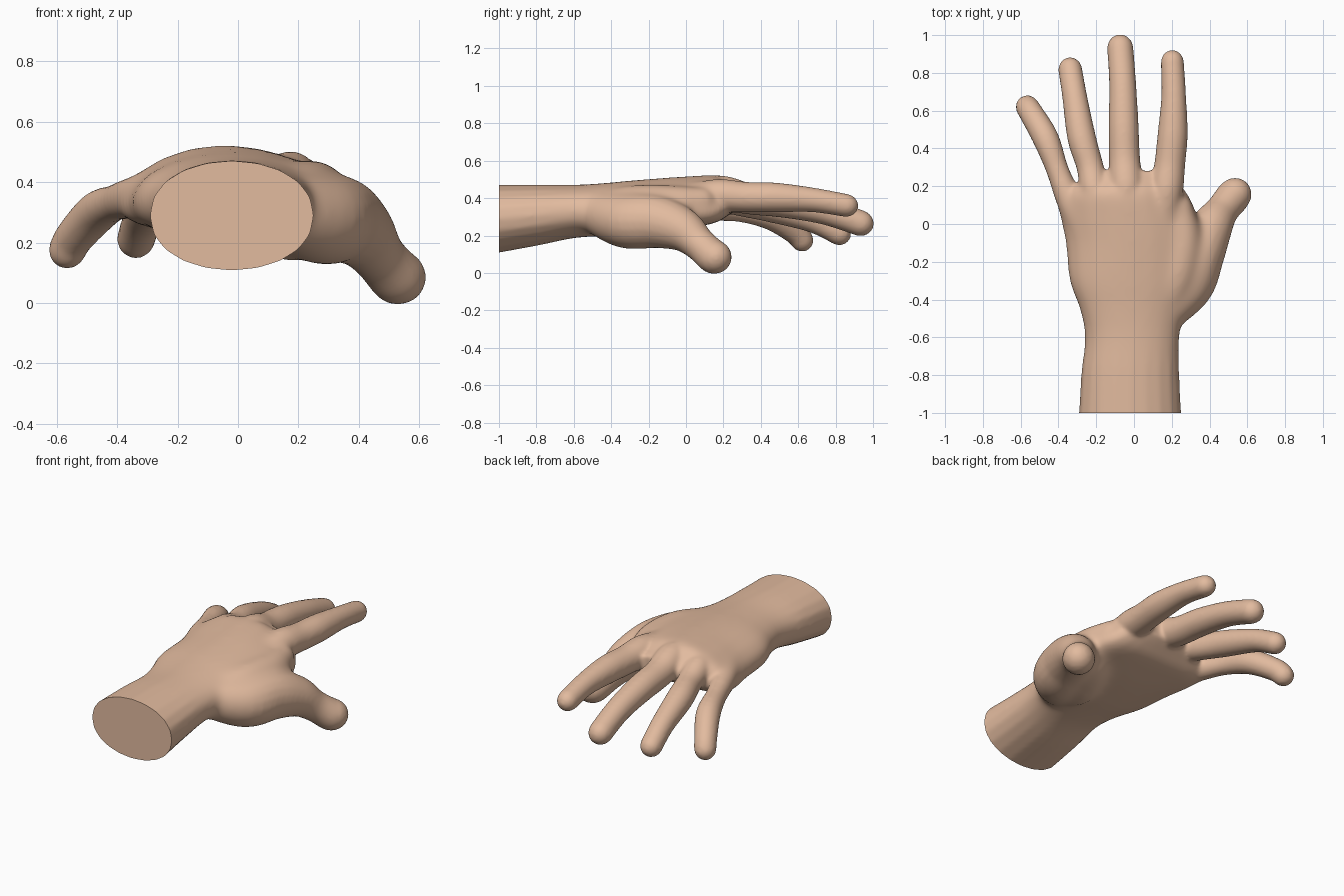
import bpy, bmesh, math
from mathutils import Vector

cube = bpy.data.objects.get("Cube")
if cube:
    bpy.data.objects.remove(cube, do_unlink=True)

SIDES = 20
bm = bmesh.new()


def skin(rings):
    """Bridge a list of point rings into a closed tube."""
    loops = [[bm.verts.new(p) for p in ring] for ring in rings]
    for a, b in zip(loops, loops[1:]):
        for i in range(SIDES):
            j = (i + 1) % SIDES
            bm.faces.new((a[i], a[j], b[j], b[i]))
    bm.faces.new(loops[0][::-1])
    bm.faces.new(loops[-1])


def spline(keys, steps=5):
    """Catmull-Rom interpolation through key tuples."""
    keys = [Vector(k) for k in keys]
    out = []
    for i in range(len(keys) - 1):
        a, b = keys[max(i - 1, 0)], keys[i]
        c, d = keys[i + 1], keys[min(i + 2, len(keys) - 1)]
        for s in range(steps):
            t = s / steps
            out.append(0.5 * (2 * b + (c - a) * t + (2 * a - 5 * b + 4 * c - d) * t ** 2
                              + (3 * b - 3 * c + d - a) * t ** 3))
    return out + [keys[-1]]


def digit(*keys):
    """Round tube through (x, y, z, radius) keys with a domed tip."""
    pts = [(Vector(k[:3]), k[3]) for k in spline(keys)]
    end, r = pts[-1]
    way = (end - pts[-2][0]).normalized()
    for a in (25, 50, 70, 85):
        a = math.radians(a)
        pts.append((end + way * r * math.sin(a), r * math.cos(a)))
    rings = []
    for i, (p, rad) in enumerate(pts):
        way = (pts[min(i + 1, len(pts) - 1)][0] - pts[max(i - 1, 0)][0]).normalized()
        side = way.cross(Vector((0, 0, 1))).normalized()
        up = side.cross(way)
        rings.append([p + rad * (math.cos(t) * side + math.sin(t) * up)
                      for t in (2 * math.pi * k / SIDES for k in range(SIDES))])
    skin(rings)


def palm(*keys):
    """Arched oval sections from (y, centre x, half width, top, bottom, arch) keys."""
    rings = []
    for y, cx, w, top, low, arch in spline(keys):
        ring = []
        for k in range(SIDES):
            t = -2 * math.pi * k / SIDES
            x, s = w * math.cos(t), math.sin(t)
            z = (top + low) / 2 + (top - low) / 2 * math.copysign(abs(s) ** 0.9, s)
            ring.append((cx + x, y, z - arch * x * x))
        rings.append(ring)
    skin(rings)


# Wrist and palm
palm((-1.1, -.02, .277, .47, .09, 0), (-.8, -.02, .26, .472, .145, 0),
     (-.6, -.01, .252, .472, .185, 0), (-.45, -.01, .28, .48, .195, 0),
     (-.3, -.01, .335, .494, .2, .1), (-.1, -.01, .355, .51, .22, .3),
     (.05, -.03, .365, .52, .245, .45), (.16, -.05, .335, .52, .27, .55),
     (.23, -.03, .25, .48, .31, .5), (.28, -.0, .16, .455, .345, .3))
# Heel of the palm on the little finger side
digit((-.14, -.45, .34, .09), (-.2, -.25, .335, .11), (-.26, -.02, .345, .09), (-.28, .1, .36, .07))
# Thumb, its muscle, the inner pad and the web towards the index knuckle
digit((.12, -.5, .33, .11), (.265, -.33, .28, .15), (.335, -.16, .275, .145),
      (.405, -.02, .23, .118), (.465, .07, .155, .09), (.52, .14, .092, .092), (.533, .155, .085, .091))
digit((.1, -.5, .34, .1), (.15, -.3, .26, .115), (.22, -.12, .27, .115), (.26, -.02, .31, .085))
digit((.14, -.47, .355, .08), (.225, -.28, .365, .105), (.255, -.08, .365, .105), (.24, .08, .385, .075))
digit((.24, -.35, .33, .1), (.3, -.15, .33, .105), (.31, -.04, .33, .075))
# Index, middle, ring and little fingers
digit((.16, .02, .41, .07), (.172, .17, .415, .088), (.19, .32, .405, .082), (.205, .48, .403, .08),
      (.21, .68, .39, .066), (.203, .86, .36, .062))
digit((-.04, .02, .42, .07), (-.04, .18, .43, .092), (-.05, .34, .395, .083), (-.055, .52, .375, .08),
      (-.06, .74, .33, .072), (-.073, .935, .265, .07))
digit((-.17, .02, .4, .07), (-.205, .16, .41, .08), (-.232, .3, .373, .072), (-.278, .46, .345, .076),
      (-.315, .68, .28, .066), (-.338, .82, .21, .064))
digit((-.27, -.05, .36, .07), (-.333, .1, .35, .073), (-.403, .28, .333, .06), (-.466, .45, .3, .07),
      (-.54, .58, .22, .065), (-.565, .62, .175, .063))

bmesh.ops.recalc_face_normals(bm, faces=bm.faces[:])
mesh = bpy.data.meshes.new("hand")
bm.to_mesh(mesh)
bm.free()
hand = bpy.data.objects.new("hand", mesh)
bpy.context.collection.objects.link(hand)
bpy.context.view_layer.objects.active = hand
hand.select_set(True)

# Fuse the parts into one skin
fuse = hand.modifiers.new("fuse", 'REMESH')
fuse.mode = 'VOXEL'
fuse.voxel_size = 0.01
bpy.ops.object.modifier_apply(modifier="fuse")

# Soften everything a little and the back of the hand much more
group = hand.vertex_groups.new(name="palm")
for v in hand.data.vertices:
    x, y, z = v.co
    ramp = min((y + .75) / .2, (.2 - y) / .15, (.42 - x) / .1, 1)
    if ramp > 0:
        group.add([v.index], ramp, 'REPLACE')
for name, times, area in (("soften", 14, ""), ("soften_palm", 70, "palm")):
    mod = hand.modifiers.new(name, 'SMOOTH')
    mod.factor = 0.5
    mod.iterations = times
    mod.vertex_group = area
    bpy.ops.object.modifier_apply(modifier=name)

# Flat cut through the wrist
bm = bmesh.new()
bm.from_mesh(hand.data)
cut = bmesh.ops.bisect_plane(bm, geom=bm.verts[:] + bm.edges[:] + bm.faces[:],
                             plane_co=(0, -1, 0), plane_no=(0, -1, 0), clear_outer=True)
rim = [e for e in cut["geom_cut"] if isinstance(e, bmesh.types.BMEdge)]
bmesh.ops.contextual_create(bm, geom=rim)
bmesh.ops.recalc_face_normals(bm, faces=bm.faces[:])
bm.to_mesh(hand.data)
bm.free()

# Skin colour
colour = (.76, .495, .345, 1)
mat = bpy.data.materials.new("skin")
mat.use_nodes = True
mat.diffuse_color = colour
mat.node_tree.nodes["Principled BSDF"].inputs["Base Color"].default_value = colour
hand.data.materials.clear()
hand.data.materials.append(mat)
bpy.ops.object.shade_smooth_by_angle(angle=math.radians(50))
